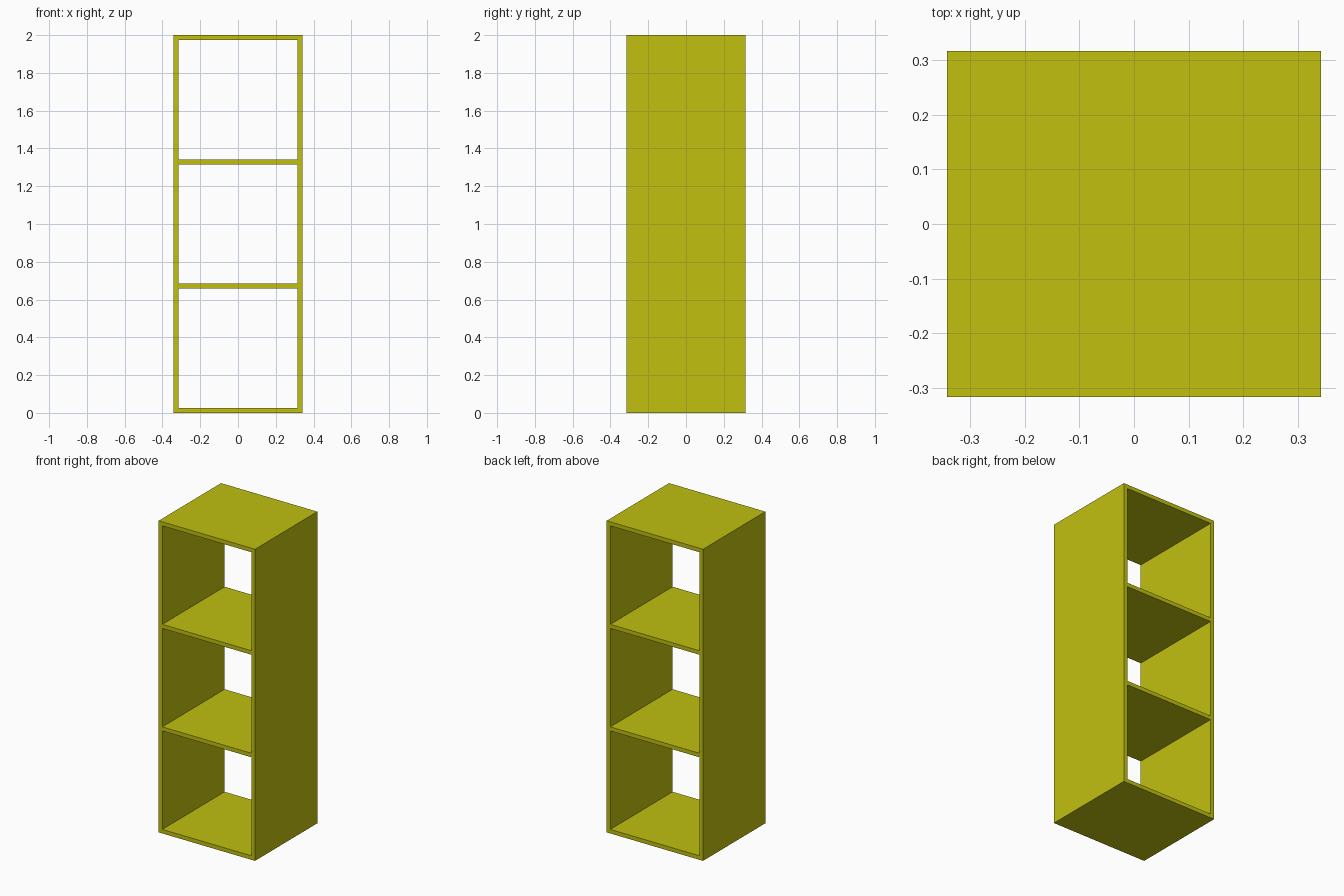
import bpy

cube = bpy.data.objects.get("Cube")
if cube:
    bpy.data.objects.remove(cube, do_unlink=True)

# Overall dimensions: three square compartments, open front and back
HEIGHT = 2.0
BOARD = 0.026
BAYS = 3
OPENING = (HEIGHT - (BAYS + 1) * BOARD) / BAYS
DEPTH = OPENING

# Single painted finish
paint = bpy.data.materials.new("olive yellow paint")
paint.use_nodes = True
colour = (0.53, 0.53, 0.005, 1.0)
paint.diffuse_color = colour
bsdf = next(n for n in paint.node_tree.nodes if n.type == 'BSDF_PRINCIPLED')
bsdf.inputs["Base Color"].default_value = colour


def board(name, size, location):
    """Add a flat rectangular board of the given size."""
    bpy.ops.mesh.primitive_cube_add(size=1, location=location)
    obj = bpy.context.object
    obj.name = name
    obj.scale = size
    bpy.ops.object.transform_apply(location=False, rotation=False, scale=True)
    obj.data.materials.append(paint)
    return obj


# Side panels run the full height
for side, sign in (("left", 1), ("right", -1)):
    board(side + "_side_panel", (BOARD, DEPTH, HEIGHT),
          (sign * (OPENING + BOARD) / 2, 0, HEIGHT / 2))

# Bottom, two shelves and top fit between the sides
names = ("bottom_panel", "lower_shelf", "upper_shelf", "top_panel")
for i, name in enumerate(names):
    board(name, (OPENING, DEPTH, BOARD),
          (0, 0, BOARD / 2 + i * (OPENING + BOARD)))
